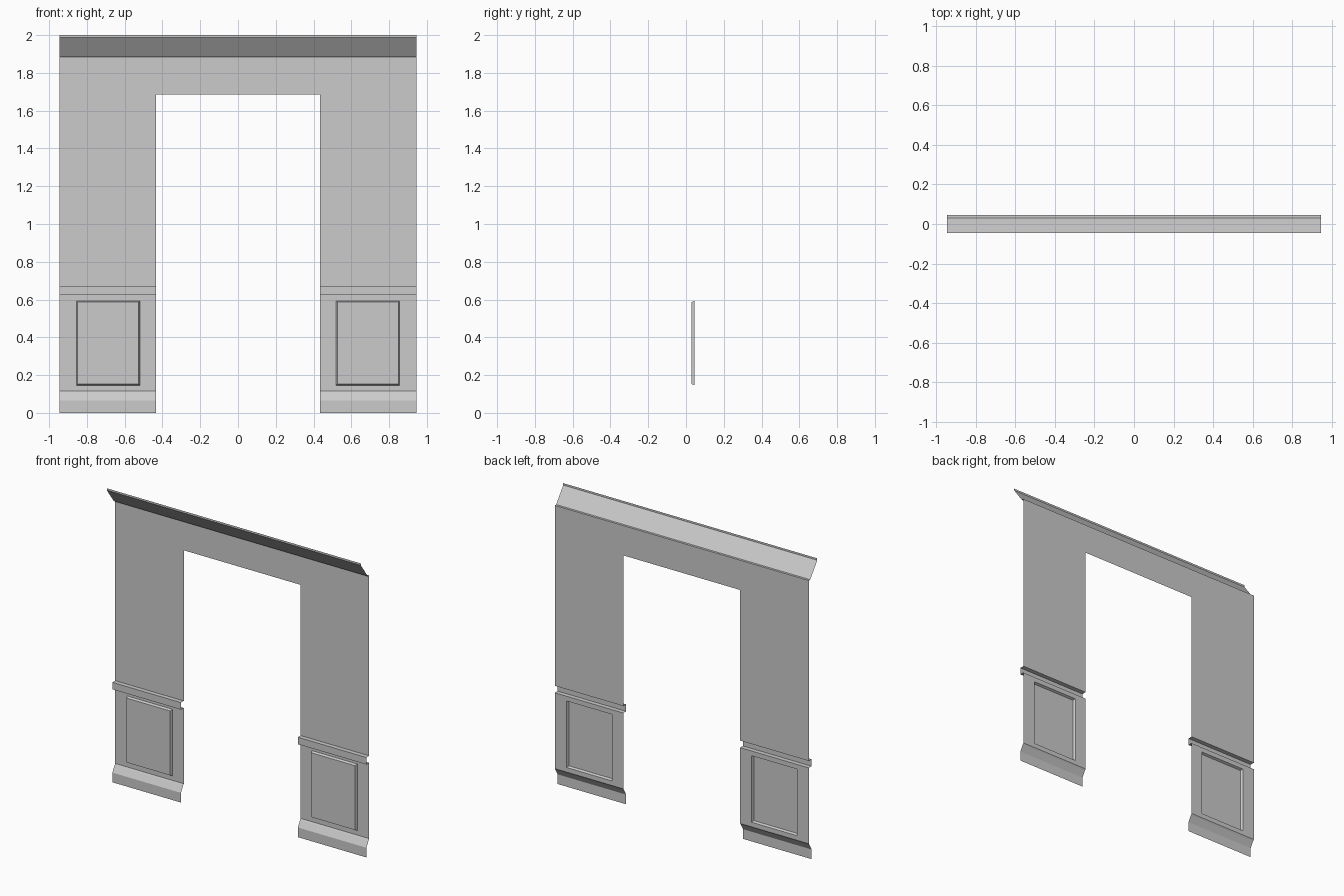
import bpy

if "Cube" in bpy.data.objects:
    bpy.data.objects.remove(bpy.data.objects["Cube"])

HALF, DOOR, DOOR_TOP = 0.945, 0.435, 1.685
WALL, PANEL = 0.045, 0.03          # y of wall sheet and of panel face


def make_object(name, faces, mirror=False):
    """Mesh from corner-coordinate quads; shared corners are merged."""
    index, quads = {}, []
    for face in faces:
        quads.append([index.setdefault(tuple(p), len(index)) for p in face])
    mesh = bpy.data.meshes.new(name)
    mesh.from_pydata(list(index), [], quads)
    mesh.update()
    obj = bpy.data.objects.new(name, mesh)
    bpy.context.collection.objects.link(obj)
    if mirror:
        obj.modifiers.new("Mirror", 'MIRROR').use_axis[0] = True
    return obj


def sweep(profile, x0, x1):
    """Sweep a (y, z) profile, listed bottom to top, along x."""
    return [[(x0, ya, za), (x1, ya, za), (x1, yb, zb), (x0, yb, zb)]
            for (ya, za), (yb, zb) in zip(profile, profile[1:])]


def rect(x0, x1, z0, z1, y):
    return [(x0, y, z0), (x1, y, z0), (x1, y, z1), (x0, y, z1)]


def ring(a, b):
    """Quads between an outer and an inner rectangle."""
    return [[a[i], a[(i + 1) % 4], b[(i + 1) % 4], b[i]] for i in range(4)]


# Skirting board with sloped top
skirting = [(0.015, 0), (0.015, 0.065), (0.038, 0.105), (WALL, 0.115)]
make_object("skirting_board", sweep(skirting, DOOR, HALF), True)

# Lower wall with raised panel
border = rect(DOOR, HALF, 0.115, 0.625, WALL)
foot = rect(0.519, 0.856, 0.146, 0.593, WALL)
face = rect(0.526, 0.849, 0.153, 0.586, PANEL)
make_object("panelled_lower_wall",
            ring(border, foot) + ring(foot, face) + [face], True)

# Chair rail
rail = [(WALL, 0.625), (0.015, 0.625), (0.015, 0.672), (WALL, 0.672)]
make_object("chair_rail", sweep(rail, DOOR, HALF), True)

# Upper wall beside the doorway
make_object("upper_wall", sweep([(WALL, 0.672), (WALL, DOOR_TOP)], DOOR, HALF), True)

# Wall above the doorway
make_object("door_header", sweep([(WALL, DOOR_TOP), (WALL, 1.885)], -HALF, HALF))

# Cornice with ledge, slope and top strip
cornice = [(WALL, 1.885), (PANEL, 1.885), (-0.045, 1.987), (-0.045, 2.0)]
make_object("cornice", sweep(cornice, -HALF, HALF))
